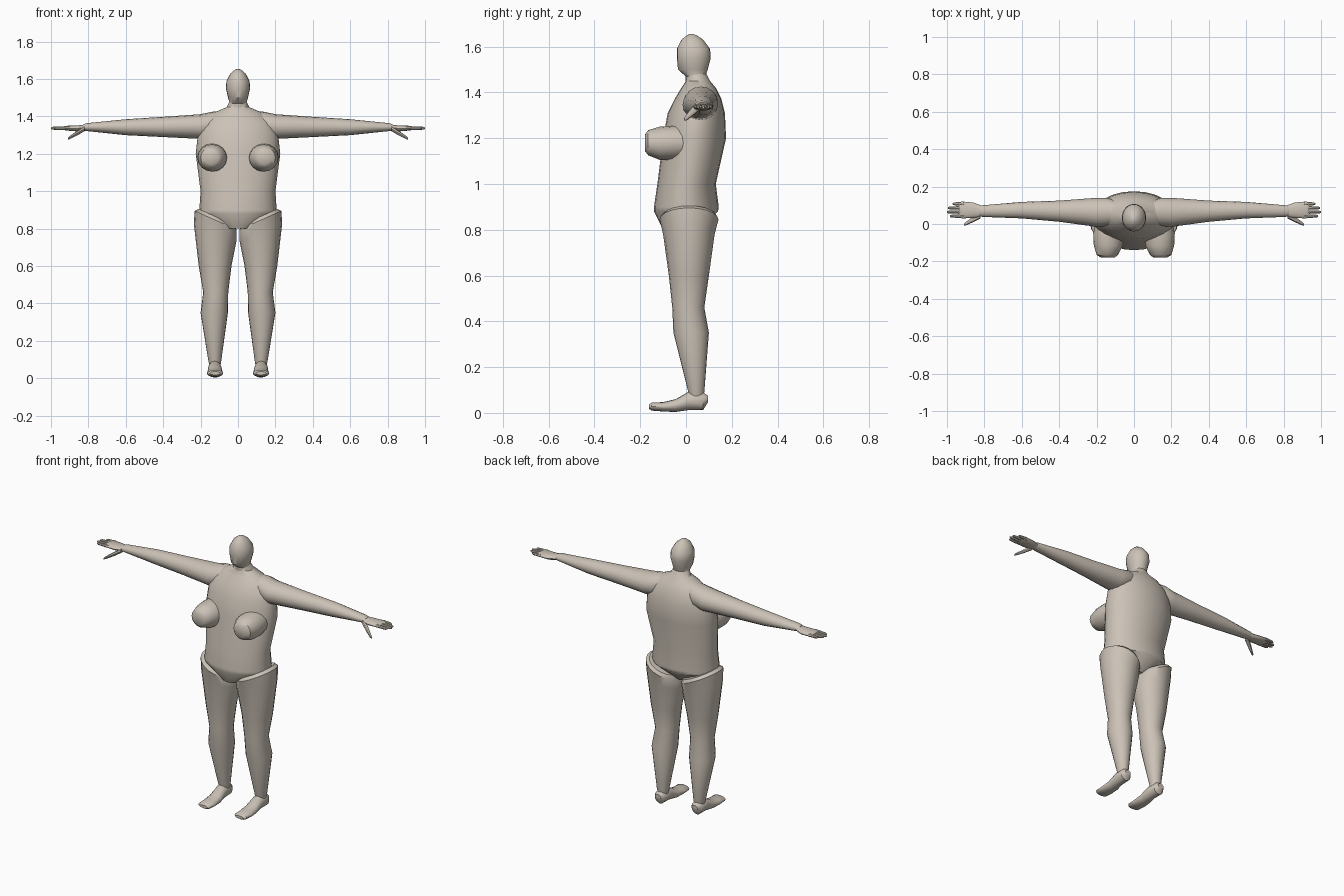
import bpy
import bmesh
import math
from mathutils import Vector

cube = bpy.data.objects.get("Cube")
if cube:
    bpy.data.objects.remove(cube, do_unlink=True)

clay = bpy.data.materials.new("warm_clay")
clay.use_nodes = True
clay_colour = (0.6, 0.54, 0.47, 1)
clay.diffuse_color = clay_colour
clay.node_tree.nodes["Principled BSDF"].inputs["Base Color"].default_value = clay_colour


def loft(name, axis, rings, segments=16, mirrored=False, sharp_angle=38):
    """Skin elliptical rings along an axis.
    Each ring: position, low/high on the first other axis,
    low/high on the second other axis, optional slant."""
    u_axis, v_axis = [i for i in range(3) if i != axis]
    bm = bmesh.new()
    loops = []
    for position, u_low, u_high, v_low, v_high, *slant in rings:
        loop = []
        for s in range(segments):
            angle = math.tau * s / segments
            u_offset = (u_high - u_low) / 2 * math.cos(angle)
            point = Vector()
            point[u_axis] = (u_low + u_high) / 2 + u_offset
            point[v_axis] = (v_low + v_high) / 2 + (v_high - v_low) / 2 * math.sin(angle)
            point[axis] = position + (slant[0] * u_offset if slant else 0)
            loop.append(bm.verts.new(point))
        loops.append(loop)
    for lower, upper in zip(loops, loops[1:]):
        for s in range(segments):
            t = (s + 1) % segments
            bm.faces.new((lower[s], lower[t], upper[t], upper[s]))
    bm.faces.new(loops[0])
    bm.faces.new(loops[-1])
    bmesh.ops.recalc_face_normals(bm, faces=bm.faces)
    # Smooth shading, with sharp edges kept at strong bends
    for face in bm.faces:
        face.smooth = True
    for edge in bm.edges:
        edge.smooth = edge.calc_face_angle(0) < math.radians(sharp_angle)
    mesh = bpy.data.meshes.new(name)
    bm.to_mesh(mesh)
    bm.free()
    mesh.materials.append(clay)
    obj = bpy.data.objects.new(name, mesh)
    bpy.context.scene.collection.objects.link(obj)
    if mirrored:
        mirror = obj.modifiers.new("other_side", 'MIRROR')
        mirror.use_mirror_merge = False
    return obj


def upright(name, rings, segments=20):
    """Loft along z that is symmetric about x: height, half width, front, back."""
    return loft(name, 2, [(z, -w, w, front, back) for z, w, front, back in rings], segments)


def limb(name, axis, rings, segments=16):
    return loft(name, axis, rings, segments, mirrored=True)


# Trunk with tapered crotch and sloping shoulders
upright("torso", [
    (.8, .075, -.1, .06),
    (.88, .205, -.14, .14),
    (.9, .207, -.14, .143),
    (1, .2, -.125, .13),
    (1.2, .226, -.1, .175),
    (1.31, .214, -.08, .17),
    (1.37, .19, -.05, .155),
    (1.42, .13, -.02, .13),
    (1.45, .06, 0, .105),
    (1.48, .045, 0, .09),
], 24)

# Head and neck
upright("head", [
    (1.42, .06, 0, .11),
    (1.47, .044, -.002, .085),
    (1.5, .053, -.035, .095),
    (1.55, .065, -.04, .108),
    (1.59, .062, -.04, .105),
    (1.63, .04, -.02, .075),
    (1.65, .016, .005, .045),
    (1.655, .003, .02, .03),
])

# Breasts, rounded cones that end in a blunt face
limb("breasts", 1, [
    (.03, .05, .2, 1.11, 1.25),
    (-.05, .055, .218, 1.105, 1.255),
    (-.115, .06, .215, 1.105, 1.25),
    (-.165, .085, .2, 1.125, 1.235),
    (-.18, .105, .175, 1.145, 1.215),
])

# Legs, with the thigh tops slanting up to the hips
limb("legs", 2, [
    (.06, .095, .15, .015, .075),
    (.09, .09, .158, .01, .08),
    (.35, .054, .2, -.055, .1),
    (.46, .052, .186, -.06, .08),
    (.6, .035, .21, -.075, .1),
    (.78, .008, .236, -.1, .125, .4),
    (.845, .008, .232, -.115, .142, .45),
    (.862, .02, .21, -.1, .13, .45),
], 20)

# Feet
limb("feet", 1, [
    (.095, .105, .145, .045, .075),
    (.075, .09, .16, .013, .09),
    (.01, .088, .16, .012, .092),
    (-.045, .082, .163, .004, .06),
    (-.1, .08, .166, .006, .047),
    (-.15, .082, .164, .01, .045),
    (-.162, .095, .15, .018, .036),
])

# Arms, running in under the shoulders
limb("arms", 0, [
    (.04, .02, .1, 1.36, 1.43),
    (.14, -.01, .14, 1.29, 1.425),
    (.2, -.015, .14, 1.28, 1.412),
    (.4, .012, .125, 1.29, 1.398),
    (.6, .03, .118, 1.3, 1.385),
    (.81, .038, .1, 1.322, 1.364),
    (.83, .042, .097, 1.325, 1.356),
])

# Palms
limb("palms", 0, [
    (.81, .042, .097, 1.325, 1.356),
    (.86, .032, .115, 1.32, 1.352),
    (.92, .03, .12, 1.325, 1.35),
    (.935, .034, .116, 1.33, 1.345),
])

# Four fingers, the middle ones longest
for finger, tip in zip(("index", "middle", "ring", "little"), (.985, 1, .995, .97)):
    number = ("index", "middle", "ring", "little").index(finger)
    y = .042 + number * .022
    limb(finger + "_fingers", 0, [
        (.91, y - .01, y + .01, 1.328, 1.348),
        (tip - .01, y - .008, y + .008, 1.329, 1.345),
        (tip, y - .004, y + .004, 1.333, 1.341),
    ], 8)

# Thumbs, angled forward and down
limb("thumbs", 0, [
    (.82, .03, .065, 1.322, 1.348),
    (.86, .01, .04, 1.298, 1.323),
    (.9, -.008, .01, 1.278, 1.295),
    (.91, -.008, .002, 1.275, 1.284),
], 8)
